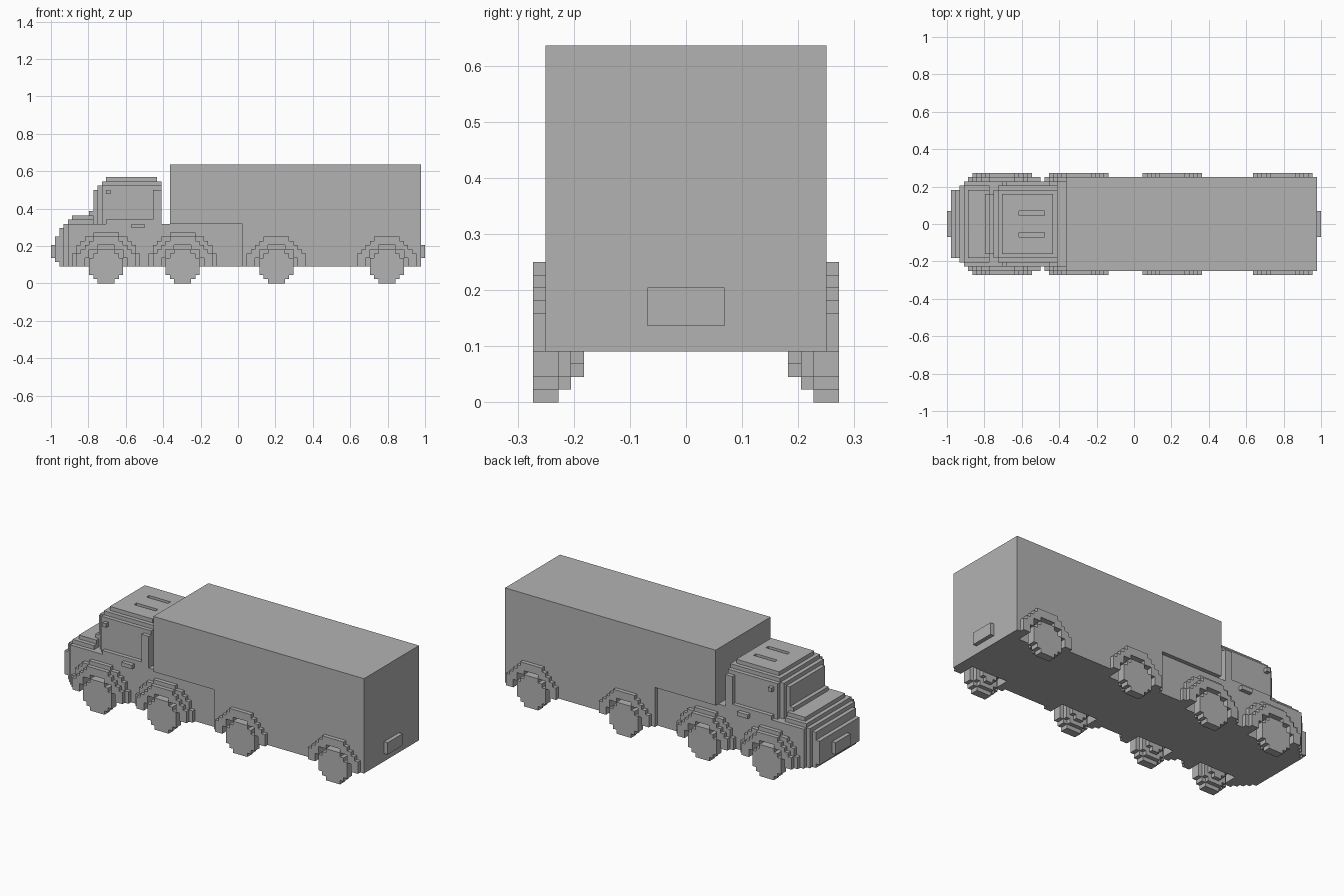
import bpy
import bmesh
from math import hypot, radians
from mathutils import Vector

cube = bpy.data.objects.get("Cube")
if cube:
    bpy.data.objects.remove(cube, do_unlink=True)

UNIT = 2 / 88                      # edge of one block
WHEELS = (-31, -13, 9, 35)         # axle positions in blocks
AXLE_Z = 4

paint = bpy.data.materials.new("plain_grey")
paint.use_nodes = True
paint.diffuse_color = (0.45, 0.45, 0.45, 1)
paint.node_tree.nodes["Principled BSDF"].inputs["Base Color"].default_value = (0.45, 0.45, 0.45, 1)


def block_part(name, low, high, inside=lambda x, y, z: True):
    """Mesh of the blocks in a box whose centres pass the rule, flat areas merged."""
    filled = {(x, y, z)
              for x in range(low[0], high[0])
              for y in range(low[1], high[1])
              for z in range(low[2], high[2])
              if inside(x + 0.5, y + 0.5, z + 0.5)}
    bm = bmesh.new()
    corners = {}

    def vert(p):
        if p not in corners:
            corners[p] = bm.verts.new(Vector(p) * UNIT)
        return corners[p]

    for cell in filled:
        for axis in range(3):
            for side in (0, 1):
                near = list(cell)
                near[axis] += 2 * side - 1
                if tuple(near) in filled:
                    continue
                quad = []
                for a, b in ((0, 0), (1, 0), (1, 1), (0, 1)):
                    p = list(cell)
                    p[axis] += side
                    p[(axis + 1) % 3] += a
                    p[(axis + 2) % 3] += b
                    quad.append(vert(tuple(p)))
                bm.faces.new(quad if side else quad[::-1])
    bmesh.ops.dissolve_limit(bm, angle_limit=radians(1), verts=bm.verts, edges=bm.edges)
    mesh = bpy.data.meshes.new(name)
    bm.to_mesh(mesh)
    bm.free()
    mesh.materials.append(paint)
    obj = bpy.data.objects.new(name, mesh)
    bpy.context.collection.objects.link(obj)
    return obj


def in_well(x, y, z):
    return abs(y) > 8 and any(hypot(x - w, z - AXLE_Z) < 5 for w in WHEELS)


# Lower body with stepped bonnet and rounded front corners
def body_rule(x, y, z):
    front, side, top = x + 42, 10 - abs(y), 16 - z
    if x > -34 and z > 14:
        return False
    rounded = front + side > 2 and front + top > 3 and side + top > 2
    return rounded and not in_well(x, y, z)


block_part("lower_body", (-42, -10, 4), (1, 10, 16), body_rule)


# Cab with stepped edges, recessed side windows and roof slots
def cab_rule(x, y, z):
    front, back, side, top = x + 34, -18 - x, 10 - abs(y), 25 - z
    if min(front + side, front + top, side + top) < 3.5 or back + top < 1.5:
        return False
    window = -31 < x < -20 and 15 < z < 22 and side < 1 and front + top > 7
    slot = -27 < x < -21 and 2 < abs(y) < 3 and top < 1
    return not (window or slot)


block_part("cab", (-34, -10, 14), (-18, 10, 25), cab_rule)
block_part("windscreen_ledge", (-35, -7, 16), (-34, 7, 17))


# Cargo box, overhanging the front chassis
def cargo_rule(x, y, z):
    return (x > 1 or z > 14) and not in_well(x, y, z)


block_part("cargo_box", (-16, -11, 4), (43, 11, 28), cargo_rule)

# Bumper and number plates
block_part("front_grille", (-43, -8, 5), (-42, 8, 11))
block_part("front_plate", (-44, -3, 6), (-43, 3, 9))
block_part("rear_plate", (43, -3, 6), (44, 3, 9))

# Wheels, fenders and door handles on both sides
for label, sign in (("left", 1), ("right", -1)):
    def span(a, b):
        return (a, b) if sign > 0 else (-b, -a)

    y0, y1 = span(10, 11)
    block_part(label + "_door_handle", (-25, y0, 13), (-22, y1, 14))

    for number, w in enumerate(WHEELS, 1):
        def wheel_rule(x, y, z):
            radius = min(4, abs(y) - 6.5 + 0.1)
            return hypot(x - w, z - AXLE_Z) < radius

        def fender_rule(x, y, z):
            outer = 7 if abs(y) > 11 else 8
            return 5 <= hypot(x - w, z - AXLE_Z) < outer

        y0, y1 = span(8, 12)
        block_part(f"{label}_wheel_{number}", (w - 4, y0, 0), (w + 4, y1, 8), wheel_rule)
        y0, y1 = span(10 if w < 0 else 11, 12)
        block_part(f"{label}_fender_{number}", (w - 8, y0, 4), (w + 8, y1, 12), fender_rule)
